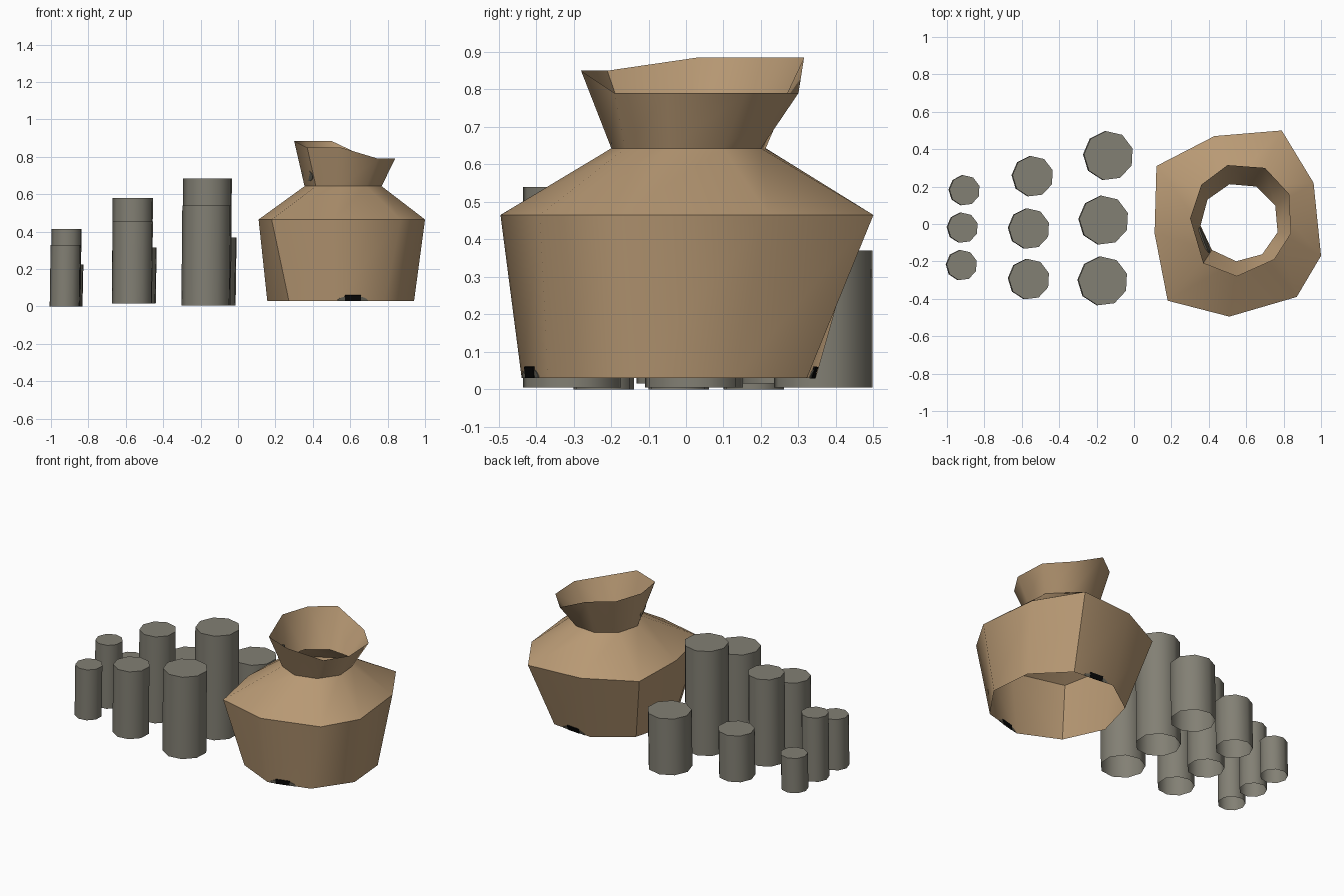
import bpy, bmesh
from math import sin, cos, pi, radians
from mathutils import Vector

if "Cube" in bpy.data.objects:
    bpy.data.objects.remove(bpy.data.objects["Cube"])

SIDES = 9


def material(name, rgb):
    m = bpy.data.materials.new(name)
    m.use_nodes = True
    m.diffuse_color = (*rgb, 1)
    m.node_tree.nodes["Principled BSDF"].inputs["Base Color"].default_value = (*rgb, 1)
    return m


clay = material("tan clay", (0.48, 0.32, 0.175))
stone = material("grey stone", (0.225, 0.215, 0.175))
stain = material("dark grey stain", (0.14, 0.13, 0.10))
black = material("black hole", (0.002, 0.002, 0.002))


def ring(cx, cy, z, r, start):
    """Regular ring of points, counter-clockwise from a start angle."""
    angles = [radians(start) + 2 * pi * k / SIDES for k in range(SIDES)]
    return [Vector((cx + r * cos(a), cy + r * sin(a), z)) for a in angles]


def loft(name, rings, mat, cap=False, bottom=False, smooth=None):
    """Skin a stack of rings from bottom to top."""
    bm = bmesh.new()
    rows = [[bm.verts.new(p) for p in r] for r in rings]
    for low, high in zip(rows, rows[1:]):
        n = len(low)
        for i in range(n):
            j = (i + 1) % n
            bm.faces.new((low[i], low[j], high[j], high[i]))
    if cap:
        bm.faces.new(rows[-1])
    if bottom:
        bm.faces.new(rows[0][::-1])
    mesh = bpy.data.meshes.new(name)
    bm.to_mesh(mesh)
    bm.free()
    mesh.materials.append(mat)
    obj = bpy.data.objects.new(name, mesh)
    bpy.context.collection.objects.link(obj)
    if smooth:
        bpy.ops.object.select_all(action="DESELECT")
        bpy.context.view_layer.objects.active = obj
        obj.select_set(True)
        bpy.ops.object.shade_smooth_by_angle(angle=radians(smooth))
    return obj


# Jar: regular base and neck, knocked-about shoulder and broken rim
base = ring(0.555, -0.04, 0.03, 0.4, 65)
shoulder_xy = [(0.79, 0.5), (0.43, 0.47), (0.12, 0.31), (0.11, -0.05), (0.18, -0.41),
               (0.51, -0.495), (0.87, -0.39), (1.0, -0.17), (0.96, 0.22)]
shoulder = [Vector((x, y, 0.465)) for x, y in shoulder_xy]
neck = ring(0.565, 0.01, 0.643, 0.21, 65)
rim_xy = [(0.7, 0.3), (0.5, 0.315), (0.36, 0.21), (0.3, 0.03), (0.37, -0.21),
          (0.55, -0.28), (0.75, -0.19), (0.84, -0.05), (0.83, 0.16)]
rim_z = [0.79] + [0.885] * 3 + [0.85] * 2 + [0.79] * 3
rim = [Vector((x, y, z)) for (x, y), z in zip(rim_xy, rim_z)]
loft("jar", [base, shoulder, neck, rim], clay, smooth=44)


# Thin marks that show on both sides of a jar wall
def mark(name, low, high, side, outline, mat, depth):
    a, b = low[side], low[(side + 1) % SIDES]
    d, c = high[side], high[(side + 1) % SIDES]
    normal = (b - a).cross(d - a).normalized()
    points = [a.lerp(b, u).lerp(d.lerp(c, u), v) for u, v in outline]
    loft(name, [[p - normal * depth for p in points],
                [p + normal * depth for p in points]], mat, cap=True, bottom=True)


def arc(u, v, ru, rv, turn):
    steps = 14
    return [(u + ru * cos(turn * k / steps), v + rv * sin(turn * k / steps))
            for k in range(steps + (turn < 6))]


def block(u, ru, v):
    return [(u - ru, 0), (u + ru, 0), (u + ru, v), (u - ru, v)]


for label, side, u in (("front", 5, 0.35), ("back", 0, 0.56)):
    mark(label + "_base_stain", base, shoulder, side, arc(u, 0, 0.31, 0.06, pi), stain, 0.002)
    mark(label + "_base_hole", base, shoulder, side, block(u, 0.16, 0.07), black, 0.004)
mark("neck_stain", neck, rim, 3, arc(0.55, 0.27, 0.42, 0.14, 2 * pi), stain, 0.004)

# Pillars: three rows, each with a front, middle and back pillar (x, y, height)
rows = {
    "small": (0.082, 0.0, [(-0.92, -0.22, 0.33), (-0.915, -0.02, 0.415), (-0.905, 0.18, 0.225)]),
    "medium": (0.11, 0.015, [(-0.56, -0.295, 0.455), (-0.56, -0.025, 0.58), (-0.54, 0.255, 0.315)]),
    "large": (0.133, 0.005, [(-0.165, -0.305, 0.54), (-0.16, 0.02, 0.685), (-0.135, 0.365, 0.37)]),
}
for size, (radius, floor, spots) in rows.items():
    for place, (x, y, top) in zip(("front", "middle", "back"), spots):
        loft(f"{size}_pillar_{place}",
             [ring(x - 0.005, y, floor, radius, 97), ring(x, y, top, radius, 97)],
             stone, cap=True, smooth=44)
